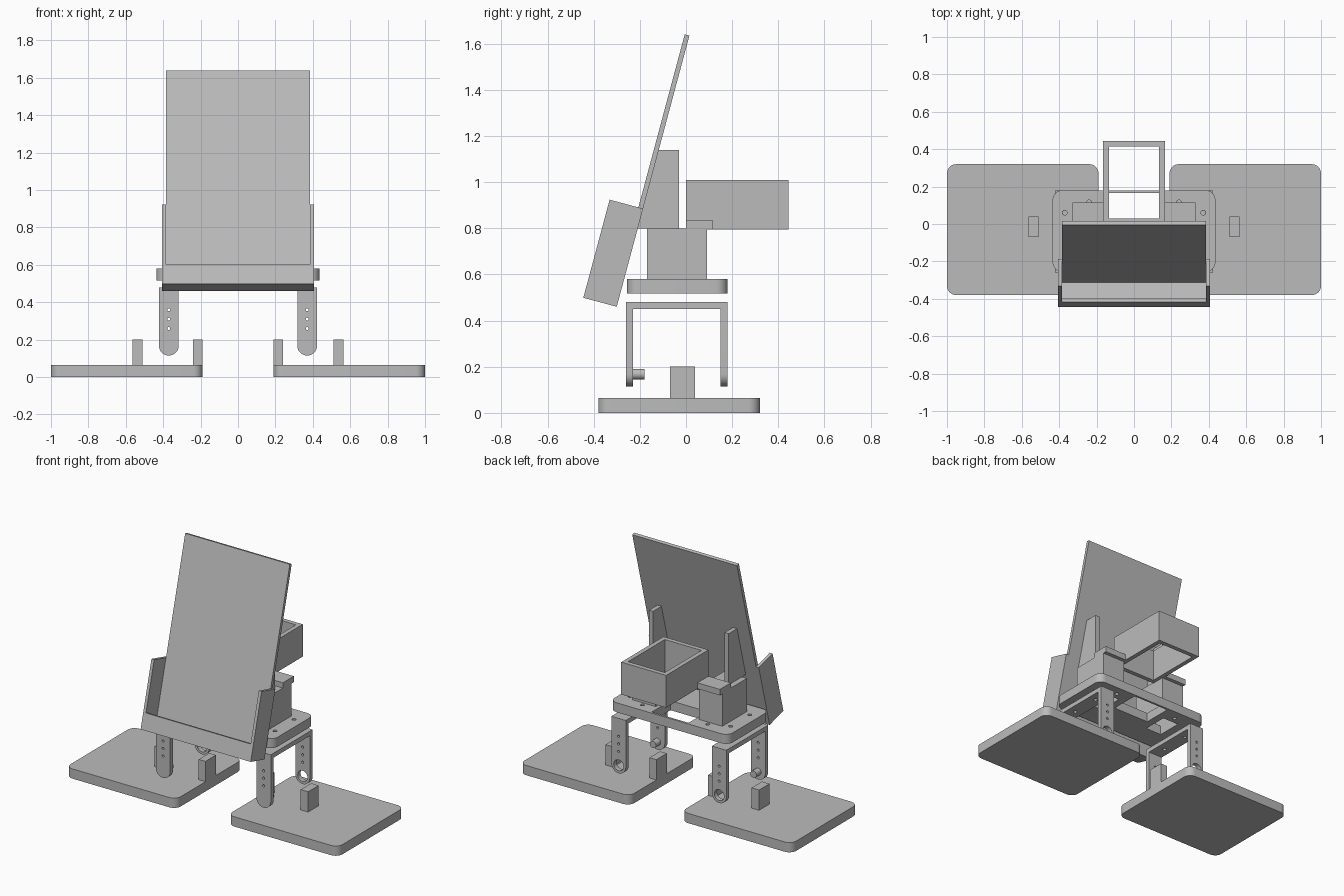
import bpy, bmesh, math
from mathutils import Matrix, Vector

cube = bpy.data.objects.get("Cube")
if cube:
    bpy.data.objects.remove(cube, do_unlink=True)

grey = bpy.data.materials.new("light_grey")
grey.use_nodes = True
COLOUR = (0.5, 0.5, 0.5, 1)
grey.diffuse_color = COLOUR
for node in grey.node_tree.nodes:
    if node.type == 'BSDF_PRINCIPLED':
        node.inputs["Base Color"].default_value = COLOUR
        node.inputs["Roughness"].default_value = 0.7


def finish(name, bm, smooth=False):
    bmesh.ops.recalc_face_normals(bm, faces=bm.faces)
    mesh = bpy.data.meshes.new(name)
    bm.to_mesh(mesh)
    bm.free()
    mesh.materials.append(grey)
    ob = bpy.data.objects.new(name, mesh)
    bpy.context.collection.objects.link(ob)
    if smooth:
        bpy.ops.object.select_all(action='DESELECT')
        ob.select_set(True)
        bpy.context.view_layer.objects.active = ob
        bpy.ops.object.shade_smooth_by_angle(angle=math.radians(35))
    return ob


def boxes(name, ranges, matrix=Matrix()):
    """One object from boxes given as (x0, x1, y0, y1, z0, z1)."""
    bm = bmesh.new()
    for x0, x1, y0, y1, z0, z1 in ranges:
        place = Matrix.Translation(((x0 + x1) / 2, (y0 + y1) / 2, (z0 + z1) / 2))
        size = Matrix.Diagonal((abs(x1 - x0), y1 - y0, z1 - z0, 1))
        bmesh.ops.create_cube(bm, size=1, matrix=matrix @ place @ size)
    return finish(name, bm)


def arc(cx, cy, r, a0, a1, n):
    angles = [math.radians(a0 + (a1 - a0) * i / n) for i in range(n + 1)]
    return [(cx + r * math.cos(a), cy + r * math.sin(a)) for a in angles]


def circle(cx, cy, r, n=24):
    return arc(cx, cy, r, 0, 360, n)[:-1]


def rect(x0, x1, y0, y1, r=0):
    if not r:
        return [(x0, y0), (x1, y0), (x1, y1), (x0, y1)]
    return (arc(x1 - r, y1 - r, r, 0, 90, 8) + arc(x0 + r, y1 - r, r, 90, 180, 8)
            + arc(x0 + r, y0 + r, r, 180, 270, 8) + arc(x1 - r, y0 + r, r, 270, 360, 8))


def slab(name, loops, thick, matrix):
    """Flat outline with holes, extruded by thick and centred on matrix."""
    curve = bpy.data.curves.new(name, 'CURVE')
    curve.dimensions = '2D'
    curve.fill_mode = 'BOTH'
    curve.extrude = thick / 2
    for loop in loops:
        spline = curve.splines.new('POLY')
        spline.points.add(len(loop) - 1)
        for point, (x, y) in zip(spline.points, loop):
            point.co = (x, y, 0, 1)
        spline.use_cyclic_u = True
    temp = bpy.data.objects.new(name + "_outline", curve)
    bpy.context.collection.objects.link(temp)
    deps = bpy.context.evaluated_depsgraph_get()
    mesh = bpy.data.meshes.new_from_object(temp.evaluated_get(deps))
    bm = bmesh.new()
    bm.from_mesh(mesh)
    bpy.data.objects.remove(temp, do_unlink=True)
    bpy.data.meshes.remove(mesh)
    for face in bm.faces:
        face.material_index = 0
    bmesh.ops.remove_doubles(bm, verts=bm.verts, dist=0.0001)
    bmesh.ops.transform(bm, matrix=matrix, verts=bm.verts)
    return finish(name, bm, smooth=True)


UPRIGHT = Matrix.Rotation(math.radians(90), 4, 'X')   # outline in the x-z plane

# Feet, ankle posts and leg brackets, on both sides
for side, s in (("left", 1), ("right", -1)):
    x0, x1 = sorted((0.19 * s, s))
    slab(side + "_foot", [rect(x0, x1, -0.38, 0.32, 0.05)], 0.065,
         Matrix.Translation((0, 0, 0.0325)))
    boxes(side + "_ankle_posts",
          [(a * s, b * s, -0.07, 0.04, 0.06, 0.2) for a, b in ((0.19, 0.24), (0.51, 0.565))])

    cx = 0.37 * s
    outline = arc(cx, 0.168, 0.053, 180, 360, 16) + [(cx + 0.053, 0.452), (cx - 0.053, 0.452)]
    screws = [circle(cx, z, 0.008, 12) for z in (0.26, 0.31, 0.36)]
    slab(side + "_leg_front", [outline] + screws, 0.03,
         Matrix.Translation((0, -0.245, 0)) @ UPRIGHT)
    slab(side + "_leg_back", [outline, circle(cx, 0.168, 0.036)] + screws, 0.03,
         Matrix.Translation((0, 0.165, 0)) @ UPRIGHT)
    slab(side + "_leg_top",
         [rect(cx - 0.053, cx + 0.053, -0.26, 0.18)]
         + [circle(cx, y, 0.012, 16) for y in (-0.14, 0.06)],
         0.03, Matrix.Translation((0, 0, 0.465)))
    slab(side + "_ankle_peg", [circle(cx, 0.168, 0.023)], 0.055,
         Matrix.Translation((0, -0.2075, 0)) @ UPRIGHT)

# Body plate with openings and screw holes
holes = [rect(-0.135, 0.135, -0.03, 0.166)]
for s in (1, -1):
    a, b = sorted((0.185 * s, 0.305 * s))
    holes.append(rect(a, b, -0.1, 0.07))
    holes += [circle(0.24 * s, 0.115, 0.013, 16)]
    holes += [circle(0.37 * s, y, 0.013, 16) for y in (-0.14, 0.06)]
slab("body_plate", [rect(-0.435, 0.435, -0.255, 0.18, 0.05)] + holes, 0.063,
     Matrix.Translation((0, 0, 0.5485)))

# Hollow columns and the triangular fins on them
lean = math.tan(math.radians(15))
for side, s in (("left", 1), ("right", -1)):
    boxes(side + "_column", [
        (0.16 * s, 0.18 * s, -0.17, 0.09, 0.575, 0.80),
        (0.31 * s, 0.33 * s, -0.17, 0.09, 0.575, 0.80),
        (0.18 * s, 0.31 * s, -0.17, -0.15, 0.575, 0.80),
        (0.18 * s, 0.31 * s, 0.07, 0.09, 0.575, 0.80),
        (0.18 * s, 0.31 * s, -0.15, 0.07, 0.78, 0.80)])
    bm = bmesh.new()
    profile = [(-0.03, 0.80), (-0.03, 1.14), (-0.118, 1.14), (-0.118 - lean * 0.34, 0.80)]
    face = bm.faces.new([bm.verts.new((0.263 * s, y, z)) for y, z in profile])
    new = bmesh.ops.extrude_face_region(bm, geom=[face])["geom"]
    bmesh.ops.translate(bm, vec=Vector((0.03 * s, 0, 0)),
                        verts=[v for v in new if isinstance(v, bmesh.types.BMVert)])
    finish(side + "_fin", bm)

# Open rear box with side flanges resting on the columns
boxes("rear_box", [
    (-0.165, -0.135, 0, 0.445, 0.795, 1.01),
    (0.135, 0.165, 0, 0.445, 0.795, 1.01),
    (-0.135, 0.135, 0, 0.03, 0.795, 1.01),
    (-0.135, 0.135, 0.415, 0.445, 0.795, 1.01)])
for side, s in (("left", 1), ("right", -1)):
    boxes(side + "_box_flange", [(0.165 * s, 0.33 * s, 0, 0.115, 0.795, 0.835)])

# Leaning back panel and the tray at its foot
tilt = Matrix.Translation((0, -0.30, 0.46)) @ Matrix.Rotation(math.radians(-15), 4, 'X')
boxes("back_panel", [(-0.385, 0.385, -0.021, 0, 0.01, 1.216)], tilt)
boxes("front_tray", [
    (-0.405, -0.385, -0.15, 0, 0, 0.44),
    (0.385, 0.405, -0.15, 0, 0, 0.44),
    (-0.385, 0.385, -0.15, 0, 0, 0.03),
    (-0.385, 0.385, -0.15, -0.13, 0.03, 0.107)], tilt)
